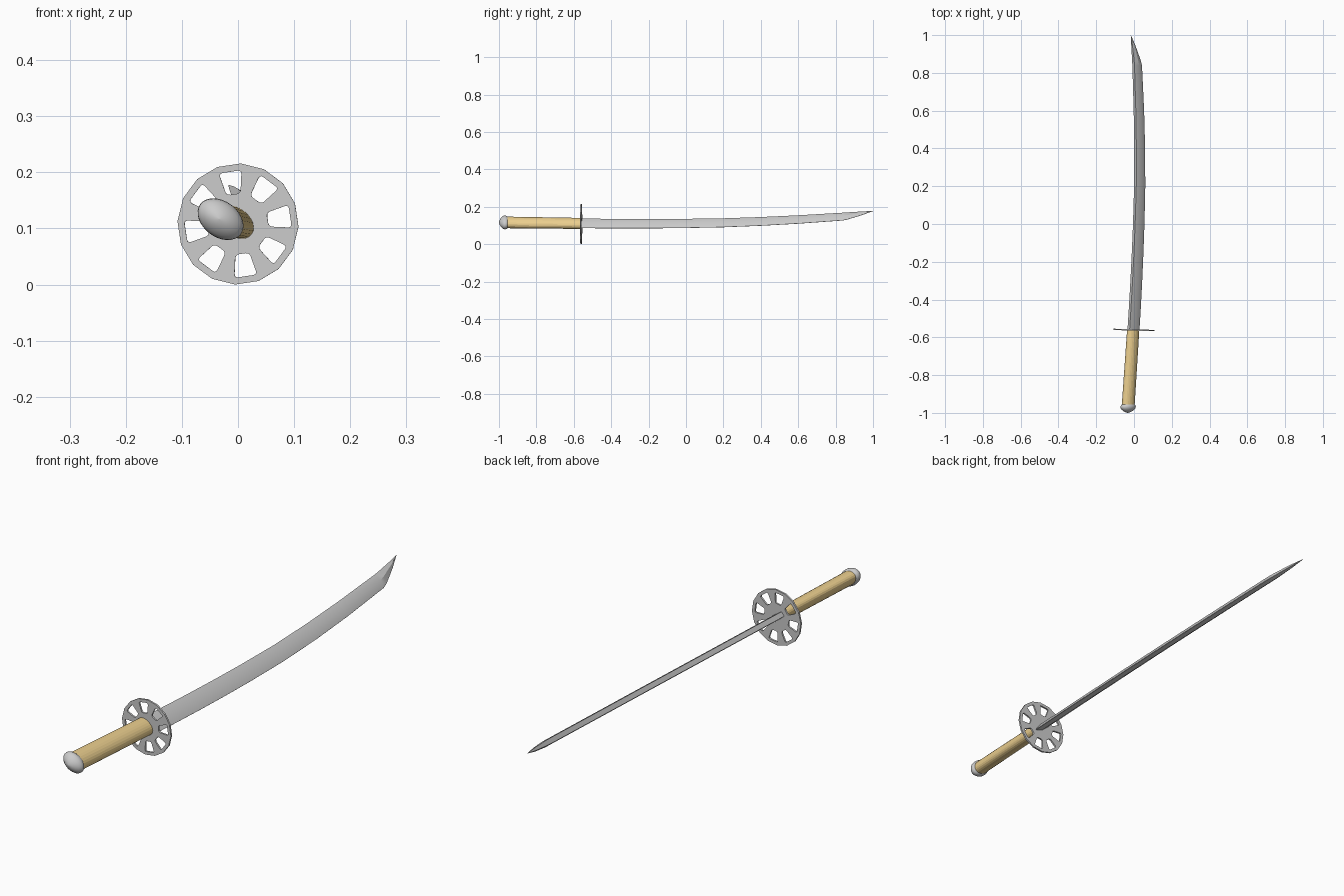
import bpy, bmesh, math
from mathutils import Vector, Matrix

if "Cube" in bpy.data.objects:
    bpy.data.objects.remove(bpy.data.objects["Cube"])

# The sword is rolled about y: u runs from cutting edge to spine, n across the thickness
def place(y, u, n):
    n += 0.1026 + 0.029 * y
    return Vector((0.6 * n - 0.8 * u, y, 0.6 * u + 0.8 * n))

def loft(name, rings, smooth=None, color=None):
    bm = bmesh.new()
    vs = [[bm.verts.new(p) for p in r] for r in rings]
    k = len(rings[0])
    for a, b in zip(vs, vs[1:]):
        for i in range(k):
            j = (i + 1) % k
            bm.faces.new((a[i], a[j], b[j], b[i]))
    bm.faces.new(vs[0][::-1])
    bm.faces.new(vs[-1])
    bmesh.ops.recalc_face_normals(bm, faces=bm.faces[:])
    me = bpy.data.meshes.new(name)
    bm.to_mesh(me)
    bm.free()
    ob = bpy.data.objects.new(name, me)
    bpy.context.collection.objects.link(ob)
    if color:
        mat = bpy.data.materials.new(name + "_colour")
        mat.diffuse_color = color
        mat.use_nodes = True
        mat.node_tree.nodes["Principled BSDF"].inputs["Base Color"].default_value = mat.diffuse_color
        me.materials.append(mat)
    if smooth:
        bpy.ops.object.select_all(action='DESELECT')
        ob.select_set(True)
        bpy.context.view_layer.objects.active = ob
        bpy.ops.object.shade_smooth_by_angle(angle=math.radians(smooth))
    return ob

# Blade: flat spine, side ridges, sharp edge; stations are (y, edge u, spine u)
stations = [(-.565, .0290, .1010), (-.43, .0220, .0935), (-.3, .0165, .0870),
            (-.15, .0115, .0810), (0, .0082, .0765), (.2, .0070, .0735),
            (.4, .0125, .0770), (.6, .0235, .0850), (.84, .0428, .0990)]
def blade_ring(y, e, s, t=1, shift=0):
    m = e + (s - e) * 0.48
    pts = [(s, .0095), (m, .0115), (e, .0006), (e, -.0006), (m, -.0115), (s, -.0095)]
    return [place(y + shift * (s - u) / (s - e), u, n * t) for u, n in pts]
rings = [blade_ring(*st) for st in stations]
rings += [blade_ring(.865, .051, .1015, .95), blade_ring(.94, .086, .111, .6),
          blade_ring(1.0, .1190, .1200, .05)]
loft("blade", rings, 25)

# Elliptical sections following the handle axis
def oval(y, a, b, count):
    c = 0.070 - 0.061 * (y + 0.56)
    return [place(y, c + a * math.cos(2 * math.pi * i / count),
                  b * math.sin(2 * math.pi * i / count)) for i in range(count)]

# Grip
loft("grip", [oval(-.97, .0378, .0265, 24), oval(-.56, .036, .025, 24)],
     color=(.83, .62, .27, 1))

# Domed pommel cap
cap = [(-.955, .84), (-.960, .95), (-.967, 1), (-.975, .97), (-.983, .82),
       (-.990, .62), (-.996, .36), (-1.0, .03)]
loft("pommel", [oval(y, .045 * s, .032 * s, 32) for y, s in cap], 40)

# Guard: 16-sided disc with eight rounded openings, as a filled 2D curve
curve = bpy.data.curves.new("guard_profile", 'CURVE')
curve.dimensions = '2D'
curve.fill_mode = 'BOTH'
curve.extrude = 0.0035

def outline(pts):
    sp = curve.splines.new('POLY')
    sp.points.add(len(pts) - 1)
    for p, q in zip(sp.points, pts):
        p.co = (q[0], q[1], 0, 1)
    sp.use_cyclic_u = True

R = 0.108
turn = math.radians(-2.7)
outline([(-R * math.sin(turn + i * math.pi / 8), R * math.cos(turn + i * math.pi / 8))
         for i in range(16)])

corners = [Vector(c) for c in ((-.0205, .094), (.0205, .094), (.0125, .0535), (-.0125, .0535))]
hole = []
for i, c in enumerate(corners):
    p = c + (corners[i - 1] - c).normalized() * .007
    q = c + (corners[(i + 1) % 4] - c).normalized() * .007
    for k in range(4):
        t = k / 3
        hole.append(p * (1 - t) ** 2 + c * 2 * t * (1 - t) + q * t * t)
for i in range(8):
    rot = Matrix.Rotation(math.radians(8.5 + 45 * i), 2)
    outline([rot @ v for v in hole])

tmp = bpy.data.objects.new("guard_profile", curve)
bpy.context.collection.objects.link(tmp)
dg = bpy.context.evaluated_depsgraph_get()
mesh = bpy.data.meshes.new_from_object(tmp.evaluated_get(dg))
bpy.data.objects.remove(tmp)
mesh.transform(Matrix.Translation((0, -.561, R)) @ Matrix.Rotation(-.03, 4, 'Z')
               @ Matrix.Rotation(math.pi / 2, 4, 'X'))
bm = bmesh.new()
bm.from_mesh(mesh)
bmesh.ops.remove_doubles(bm, verts=bm.verts[:], dist=1e-5)
bmesh.ops.recalc_face_normals(bm, faces=bm.faces[:])
for f in bm.faces:
    f.smooth = False
bm.to_mesh(mesh)
bm.free()
bpy.context.collection.objects.link(bpy.data.objects.new("guard", mesh))
